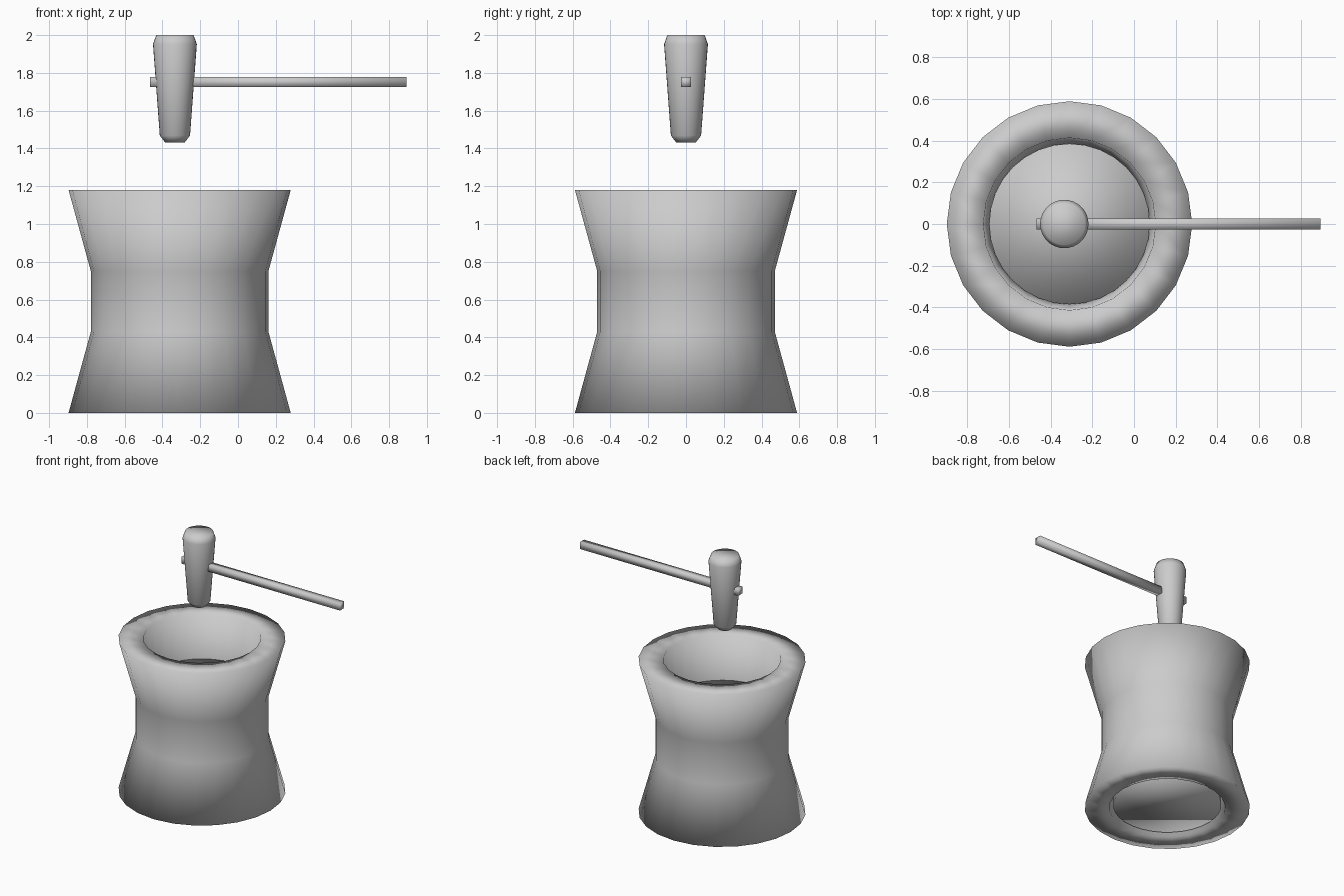
import bpy, bmesh, math

cube = bpy.data.objects.get("Cube")
if cube:
    bpy.data.objects.remove(cube, do_unlink=True)

grey = bpy.data.materials.new("plain_grey")
grey.use_nodes = True
colour = (0.6, 0.6, 0.6, 1.0)
grey.diffuse_color = colour
grey.node_tree.nodes["Principled BSDF"].inputs["Base Color"].default_value = colour


def finish(name, bm, x):
    bmesh.ops.recalc_face_normals(bm, faces=bm.faces)
    for f in bm.faces:
        f.smooth = True
    mesh = bpy.data.meshes.new(name)
    bm.to_mesh(mesh)
    bm.free()
    mesh.materials.append(grey)
    obj = bpy.data.objects.new(name, mesh)
    obj.location.x = x
    bpy.context.collection.objects.link(obj)
    return obj


def lathe(name, profile, x, sides, closed=False):
    """Turn (radius, height) points around z; open profiles get end caps."""
    bm = bmesh.new()
    rings = []
    for r, z in profile:
        rings.append([bm.verts.new((r * math.cos(2 * math.pi * i / sides),
                                    r * math.sin(2 * math.pi * i / sides), z))
                      for i in range(sides)])
    pairs = list(zip(rings, rings[1:]))
    if closed:
        pairs.append((rings[-1], rings[0]))
    else:
        bm.faces.new(rings[0])
        bm.faces.new(rings[-1])
    for a, b in pairs:
        for i in range(sides):
            j = (i + 1) % sides
            bm.faces.new((a[i], a[j], b[j], b[i]))
    return finish(name, bm, x)


# Hollow waisted mortar wall, softly shaded over its rims
MORTAR_X = -0.309
lathe("mortar_wall",
      [(0.588, 0), (0.47, 0.43), (0.47, 0.75), (0.588, 1.18),
       (0.413, 1.18), (0.383, 0.75), (0.383, 0.43), (0.413, 0)],
      MORTAR_X, 24, closed=True)

# Solid round plug that fills the lower mortar and forms the bowl floor
lathe("mortar_floor", [(0.385, 0.02), (0.385, 0.84)], MORTAR_X, 32)

# Pestle head hanging above the mortar
lathe("pestle_head",
      [(0.052, 1.432), (0.08, 1.468), (0.116, 1.952), (0.099, 2.0)],
      -0.334, 32)

# Square handle passing through the head
bm = bmesh.new()
bmesh.ops.create_cube(bm, size=1)
for v in bm.verts:
    v.co = (v.co.x * 1.36, v.co.y * 0.052, v.co.z * 0.052 + 1.751)
finish("handle", bm, 0.213)
